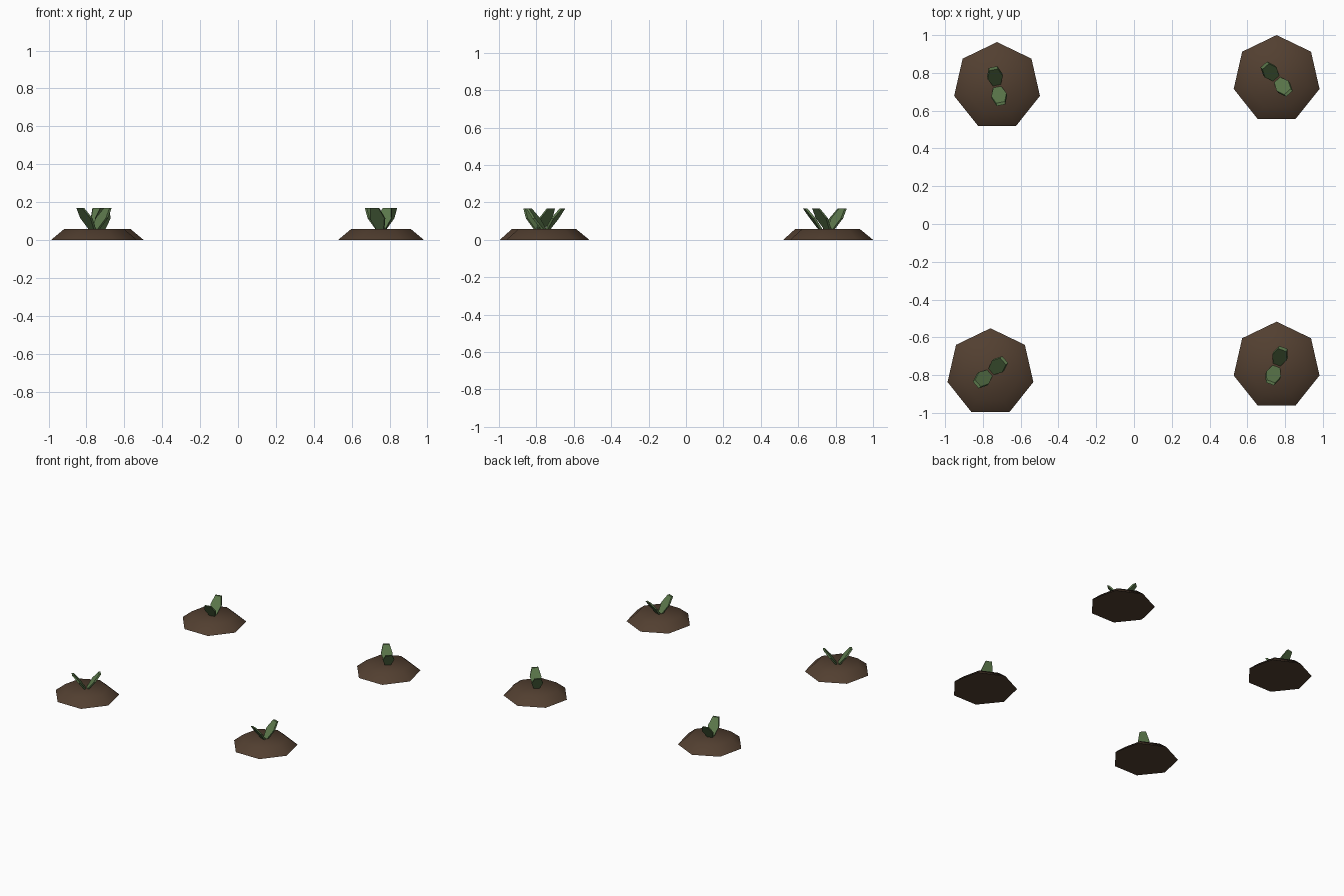
import bpy, bmesh
from math import radians, pi
from mathutils import Matrix

cube = bpy.data.objects.get("Cube")
if cube:
    bpy.data.objects.remove(cube)


def material(name, rgb):
    m = bpy.data.materials.new(name)
    m.use_nodes = True
    m.diffuse_color = (*rgb, 1)
    m.node_tree.nodes["Principled BSDF"].inputs["Base Color"].default_value = (*rgb, 1)
    return m


soil = material("soil brown", (0.085, 0.05, 0.03))
green = material("leaf green", (0.105, 0.185, 0.07))


def finish(bm, name, mat, location):
    bmesh.ops.recalc_face_normals(bm, faces=bm.faces)
    mesh = bpy.data.meshes.new(name)
    bm.to_mesh(mesh)
    bm.free()
    mesh.materials.append(mat)
    obj = bpy.data.objects.new(name, mesh)
    obj.location = location
    bpy.context.collection.objects.link(obj)
    return obj


def mound(name, x, y):
    # seven-sided truncated cone with one corner pointing back
    bm = bmesh.new()
    height = 0.057
    bmesh.ops.create_cone(bm, cap_ends=True, segments=7, radius1=0.233, radius2=0.163,
                          depth=height, matrix=Matrix.Translation((0, 0, height / 2)))
    tip = max(bm.verts, key=lambda v: v.co.xy.length)
    turn = pi / 2 - tip.co.xy.to_3d().to_2d().angle_signed((1, 0))
    bmesh.ops.rotate(bm, verts=bm.verts, matrix=Matrix.Rotation(turn, 3, 'Z'))
    obj = finish(bm, name, soil, (x, y, 0))
    bpy.ops.object.select_all(action='DESELECT')
    obj.select_set(True)
    bpy.context.view_layer.objects.active = obj
    bpy.ops.object.shade_smooth_by_angle(angle=radians(60))


# leaf outline: distance from the stem, height, half width
OUTLINE = [(0.0, 0.05, 0.019), (0.046, 0.115, 0.041), (0.088, 0.168, 0.023)]
THICKNESS = 0.015


def leaf(name, x, y, angle):
    # six-sided slab leaning outward
    bm = bmesh.new()
    ring = [(r, w, z) for r, z, w in OUTLINE] + [(r, -w, z) for r, z, w in reversed(OUTLINE)]
    face = bm.faces.new([bm.verts.new(p) for p in ring])
    out = bmesh.ops.extrude_face_region(bm, geom=[face], use_keep_orig=True)
    moved = [v for v in out["geom"] if isinstance(v, bmesh.types.BMVert)]
    bmesh.ops.translate(bm, verts=moved, vec=(THICKNESS, 0, 0))
    bmesh.ops.rotate(bm, verts=bm.verts, matrix=Matrix.Rotation(radians(angle), 3, 'Z'))
    finish(bm, name, green, (x, y, 0))


# four sprouts: place, position and leaf heading
SPROUTS = [("back_right", -0.725, 0.73, -78), ("back_left", 0.755, 0.767, -49),
           ("front_right", -0.76, -0.785, -139), ("front_left", 0.755, -0.75, -110)]
for place, x, y, heading in SPROUTS:
    mound(place + "_mound", x, y)
    leaf(place + "_leaf_a", x, y, heading)
    leaf(place + "_leaf_b", x, y, heading + 180)
